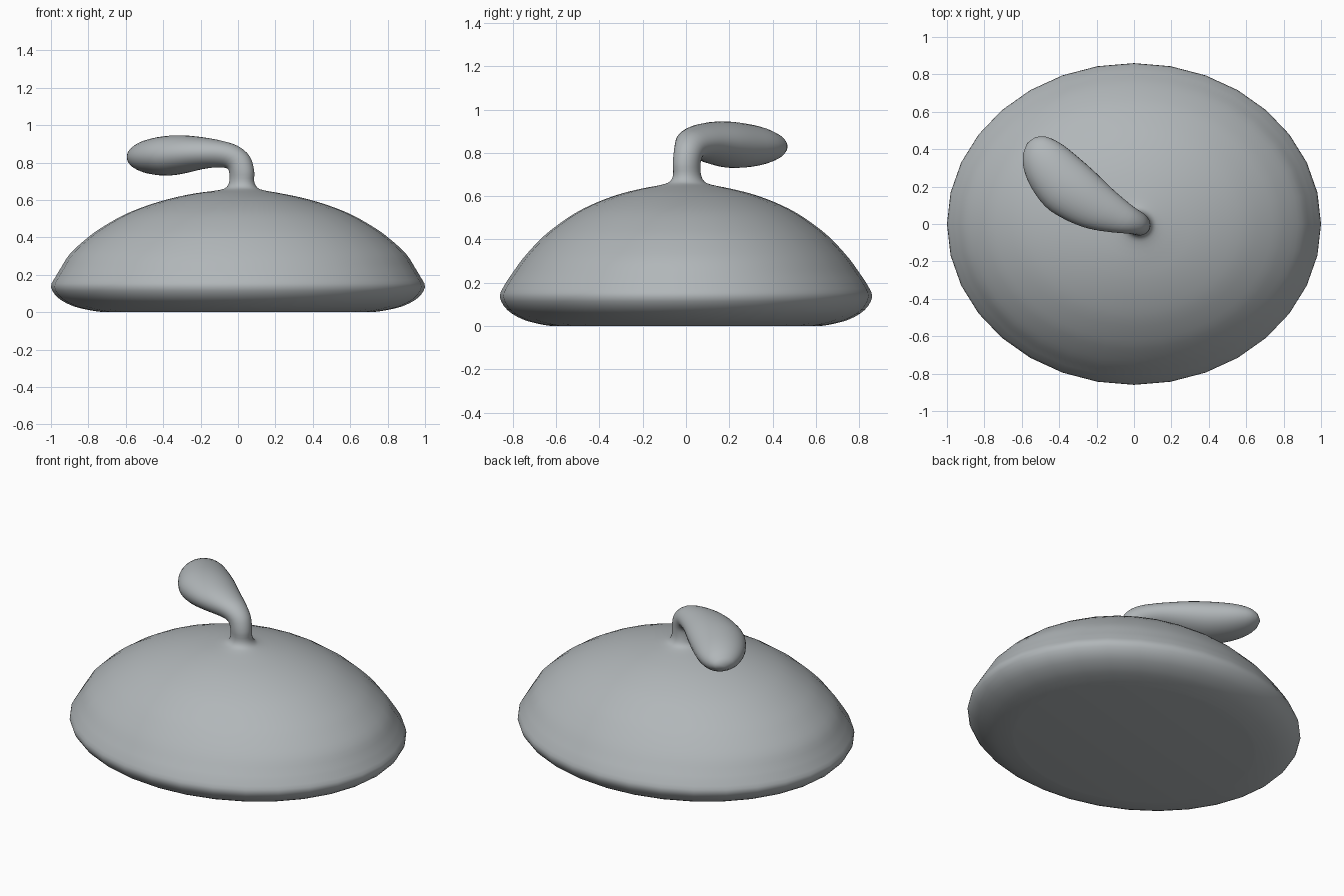
import bpy, bmesh, math
from mathutils import Vector

if "Cube" in bpy.data.objects:
    bpy.data.objects.remove(bpy.data.objects["Cube"])

SIDES = 32
HEADING = Vector((-0.8, 0.6, 0))      # direction the handle bends towards
SIDEWAYS = Vector((0.6, 0.8, 0))
START = math.atan2(-0.6, 0.8)

grey = bpy.data.materials.new("soft_grey")
grey.diffuse_color = (0.44, 0.47, 0.485, 1)
grey.use_nodes = True
grey.node_tree.nodes["Principled BSDF"].inputs["Base Color"].default_value = grey.diffuse_color

# Oval dome: radius in x, radius in y, height
dome = [
    (0.72, 0.62, 0.0), (0.79, 0.68, 0.010), (0.88, 0.757, 0.032),
    (0.96, 0.826, 0.075), (1.0, 0.86, 0.135), (0.975, 0.838, 0.19),
    (0.945, 0.805, 0.24), (0.90, 0.755, 0.31), (0.82, 0.688, 0.385),
    (0.74, 0.622, 0.445), (0.61, 0.515, 0.52), (0.48, 0.41, 0.572),
    (0.35, 0.305, 0.61), (0.23, 0.205, 0.635),
]

# Neck and bent handle: x, y, z, bend in degrees, half thickness, half width
handle = [
    (0.015, 0.003, 0.652, 0, 0.125, 0.115),
    (0.02, 0.005, 0.668, 0, 0.085, 0.077),
    (0.02, 0.005, 0.70, 0, 0.070, 0.061),
    (0.02, 0.003, 0.75, 6, 0.070, 0.061),
    (0.003, 0.010, 0.80, 30, 0.070, 0.066),
    (-0.045, 0.022, 0.832, 56, 0.071, 0.082),
    (-0.12, 0.05, 0.846, 74, 0.076, 0.107),
    (-0.20, 0.09, 0.849, 84, 0.087, 0.130),
    (-0.29, 0.15, 0.844, 90, 0.101, 0.150),
    (-0.38, 0.22, 0.836, 92, 0.106, 0.158),
    (-0.47, 0.315, 0.831, 94, 0.092, 0.140),
    (-0.53, 0.385, 0.828, 94, 0.065, 0.102),
    (-0.56, 0.42, 0.826, 94, 0.033, 0.056),
]


def dome_ring(rx, ry, z):
    angles = (2 * math.pi * k / SIDES for k in range(SIDES))
    return [Vector((rx * math.cos(t), ry * math.sin(t), z)) for t in angles]


def handle_ring(x, y, z, bend, thick, wide):
    b = math.radians(bend)
    outward = -HEADING * math.cos(b) + Vector((0, 0, math.sin(b)))
    angles = (2 * math.pi * k / SIDES - START for k in range(SIDES))
    return [Vector((x, y, z)) + outward * thick * math.cos(t)
            + SIDEWAYS * wide * math.sin(t) for t in angles]


def smooth_rings(rings, steps):
    """Insert in-between rings along a smooth curve."""
    out = []
    for i in range(len(rings) - 1):
        quad = [rings[max(0, min(len(rings) - 1, i + d))] for d in (-1, 0, 1, 2)]
        for s in range(steps):
            t = s / steps
            out.append([0.5 * (2 * b + (c - a) * t
                               + (2 * a - 5 * b + 4 * c - d) * t * t
                               + (3 * b - a - 3 * c + d) * t ** 3)
                        for a, b, c, d in zip(*quad)])
    out.append(rings[-1])
    return out


rings = smooth_rings([dome_ring(*r) for r in dome]
                     + [handle_ring(*r) for r in handle], 3)

# Lid and handle form one continuous skin
bm = bmesh.new()
loops = [[bm.verts.new(p) for p in ring] for ring in rings]
for low, high in zip(loops, loops[1:]):
    for k in range(SIDES):
        n = (k + 1) % SIDES
        bm.faces.new((low[k], low[n], high[n], high[k]))

# Flat underside and rounded handle tip
bm.faces.new(loops[0][::-1])
tip = bm.verts.new((-0.571, 0.434, 0.825))
for k in range(SIDES):
    bm.faces.new((loops[-1][k], loops[-1][(k + 1) % SIDES], tip))
bmesh.ops.recalc_face_normals(bm, faces=bm.faces)

mesh = bpy.data.meshes.new("lid_with_handle")
bm.to_mesh(mesh)
bm.free()
mesh.materials.append(grey)
lid = bpy.data.objects.new("lid_with_handle", mesh)
bpy.context.collection.objects.link(lid)
bpy.context.view_layer.objects.active = lid
lid.select_set(True)
bpy.ops.object.shade_smooth_by_angle(angle=math.radians(50))
